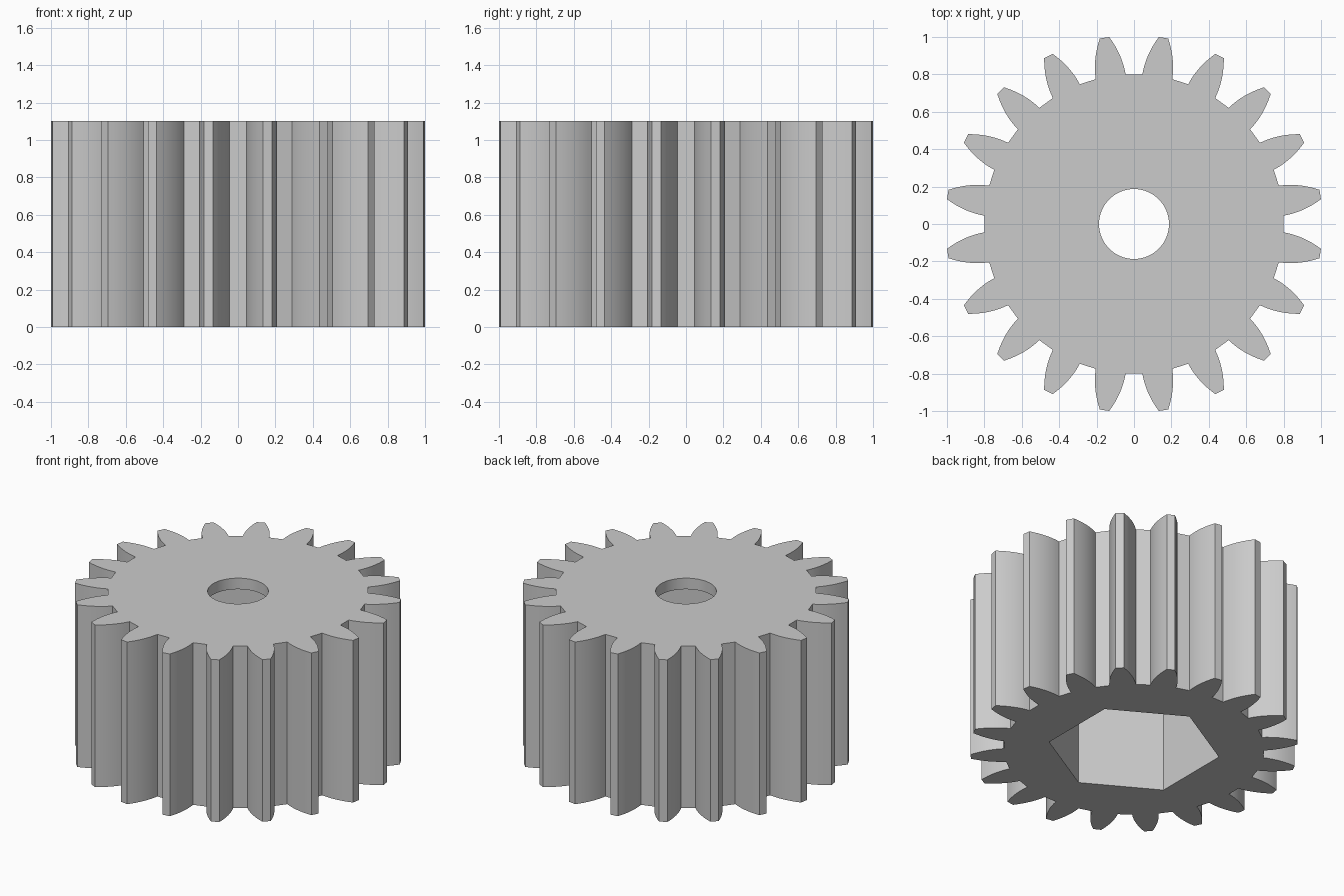
import bpy
import bmesh
from math import sin, cos, pi, radians

TEETH = 20
HEIGHT = 1.1
ROOT_U = 0.797      # radial start of a tooth
TIP_U = 1.008       # radial end of a tooth
ROOT_W = 0.081      # half width at the root
POCKET_TOP = 1.025  # ceiling of the hexagonal pocket

cube = bpy.data.objects.get("Cube")
if cube:
    bpy.data.objects.remove(cube, do_unlink=True)

grey = bpy.data.materials.new("plain grey")
grey.use_nodes = True
colour = (0.6, 0.6, 0.6, 1)
grey.diffuse_color = colour
grey.node_tree.nodes["Principled BSDF"].inputs["Base Color"].default_value = colour


def prism(name, outline, z0, z1):
    """Extrude a counter-clockwise outline from z0 to z1."""
    bm = bmesh.new()
    low = [bm.verts.new((x, y, z0)) for x, y in outline]
    high = [bm.verts.new((x, y, z1)) for x, y in outline]
    bm.faces.new(low[::-1])
    bm.faces.new(high)
    n = len(outline)
    for i in range(n):
        j = (i + 1) % n
        bm.faces.new((low[i], low[j], high[j], high[i]))
    mesh = bpy.data.meshes.new(name)
    bm.to_mesh(mesh)
    bm.free()
    mesh.materials.append(grey)
    obj = bpy.data.objects.new(name, mesh)
    bpy.context.collection.objects.link(obj)
    return obj


def ring(radius, sides, start=0.0):
    return [(radius * cos(start + 2 * pi * i / sides),
             radius * sin(start + 2 * pi * i / sides)) for i in range(sides)]


def gear_outline(steps=8):
    """Rounded flanks narrowing to a flat tip, repeated around the axis."""
    flank = []
    for i in range(steps + 1):
        t = (TIP_U - ROOT_U) * i / steps
        flank.append((ROOT_U + t, ROOT_W - 0.01 * t - 1.2 * t * t))
    tooth = [(u, -w) for u, w in flank] + flank[::-1]
    points = []
    for k in range(TEETH):
        a = 2 * pi * (k + 0.5) / TEETH
        points += [(u * cos(a) - w * sin(a), u * sin(a) + w * cos(a))
                   for u, w in tooth]
    return points


def cut(target, cutter):
    cutter.hide_render = True
    mod = target.modifiers.new("cut", "BOOLEAN")
    mod.operation = "DIFFERENCE"
    mod.solver = "EXACT"
    mod.object = cutter
    bpy.context.view_layer.objects.active = target
    bpy.ops.object.modifier_apply(modifier=mod.name)
    bpy.data.objects.remove(cutter, do_unlink=True)


# Toothed body
gear = prism("gear_body", gear_outline(), 0, HEIGHT)

# Hexagonal pocket open at the bottom, then the round shaft hole in its ceiling
cut(gear, prism("hex_cutter", ring(0.53, 6, radians(30)), -0.2, POCKET_TOP))
cut(gear, prism("bore_cutter", ring(0.187, 64), 0.9, HEIGHT + 0.2))

# Smooth flanks and bore, sharp edges elsewhere
bpy.ops.object.select_all(action="DESELECT")
gear.select_set(True)
bpy.context.view_layer.objects.active = gear
bpy.ops.object.shade_smooth_by_angle(angle=radians(25))
